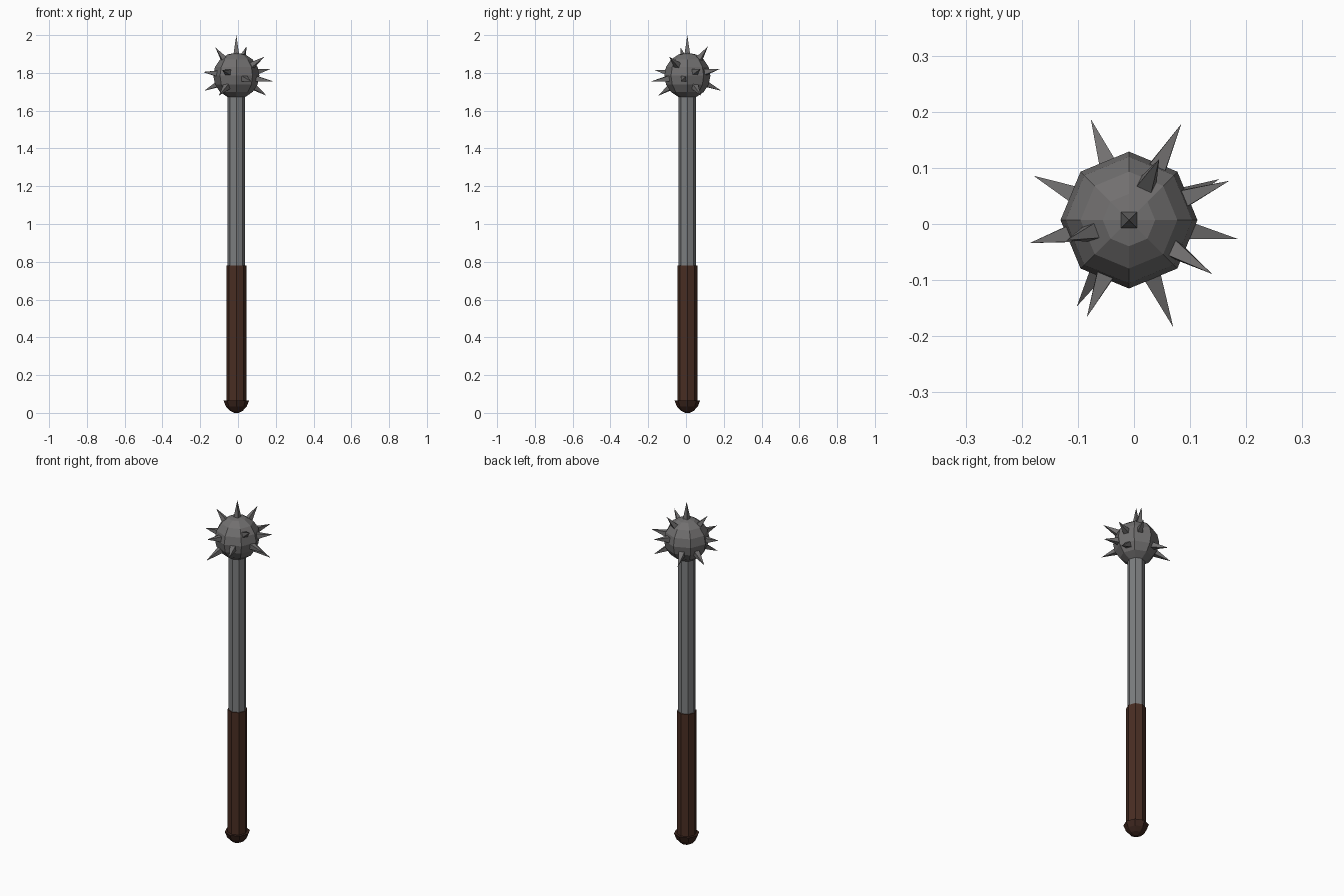
import bpy, bmesh, math
from mathutils import Vector, Matrix

if "Cube" in bpy.data.objects:
    bpy.data.objects.remove(bpy.data.objects["Cube"])

CX, CY = -0.009, 0.007          # axis of the weapon
HEAD = Vector((CX, CY, 1.785))  # centre of the spiked ball


def material(name, rgb):
    m = bpy.data.materials.new(name)
    m.diffuse_color = (*rgb, 1)
    m.use_nodes = True
    m.node_tree.nodes["Principled BSDF"].inputs["Base Color"].default_value = m.diffuse_color
    return m


STEEL = material("shaft steel", (0.20, 0.205, 0.21))
IRON = material("dark iron", (0.165, 0.16, 0.16))
LEATHER = material("brown leather", (0.065, 0.026, 0.016))
DARK = material("dark brown", (0.045, 0.019, 0.013))


def finish(name, bm, mat):
    bmesh.ops.recalc_face_normals(bm, faces=bm.faces)
    me = bpy.data.meshes.new(name)
    bm.to_mesh(me)
    bm.free()
    me.materials.append(mat)
    ob = bpy.data.objects.new(name, me)
    bpy.context.collection.objects.link(ob)
    return ob


def lathe(name, profile, mat, n=8):
    """Closed faceted solid from (radius, z) rings around the axis."""
    bm = bmesh.new()
    rings = [[bm.verts.new((CX + r * math.cos(math.tau * i / n),
                            CY + r * math.sin(math.tau * i / n), z))
              for i in range(n)] for r, z in profile]
    for a, b in zip(rings, rings[1:]):
        for i in range(n):
            j = (i + 1) % n
            bm.faces.new((a[i], a[j], b[j], b[i]))
    bm.faces.new(rings[0])
    bm.faces.new(rings[-1])
    return finish(name, bm, mat)


# Handle parts
lathe("shaft", [(0.047, 0.7), (0.047, 1.72)], STEEL)
lathe("grip", [(0.053, 0.05), (0.053, 0.78)], LEATHER)
lathe("pommel", [(0.012, 0.0), (0.034, 0.011), (0.055, 0.033), (0.068, 0.066)], DARK)

# Ball head
bm = bmesh.new()
bmesh.ops.create_uvsphere(bm, u_segments=8, v_segments=8, radius=0.122,
                          matrix=Matrix.Translation(HEAD))
finish("ball_head", bm, IRON)

# Spikes: tip offsets from the ball centre
TIPS = [
    (0, 0, 0.215),
    (-0.111, -0.036, 0.150), (0.054, 0.109, 0.155), (0.148, -0.096, 0.100),
    (0.179, 0.070, 0.035), (0.195, -0.034, -0.030), (0.079, -0.191, -0.030),
    (-0.075, -0.173, 0.030), (-0.177, -0.041, 0.020), (0.093, 0.171, 0.035),
    (-0.170, 0.079, -0.080), (-0.068, 0.180, -0.080),
    (0.161, 0.073, -0.106), (-0.093, -0.154, -0.106),
]
bm = bmesh.new()
for t in TIPS:
    tip = Vector(t)
    d = tip.normalized()
    length = tip.length - 0.095
    turn = d.to_track_quat('Z', 'Y').to_matrix().to_4x4()
    place = Matrix.Translation(HEAD + d * (0.095 + length / 2))
    bmesh.ops.create_cone(bm, cap_ends=True, segments=4, radius1=0.025, radius2=0.0,
                          depth=length,
                          matrix=place @ turn @ Matrix.Rotation(math.pi / 4, 4, 'Z'))
bmesh.ops.remove_doubles(bm, verts=bm.verts, dist=1e-5)
finish("spikes", bm, IRON)
